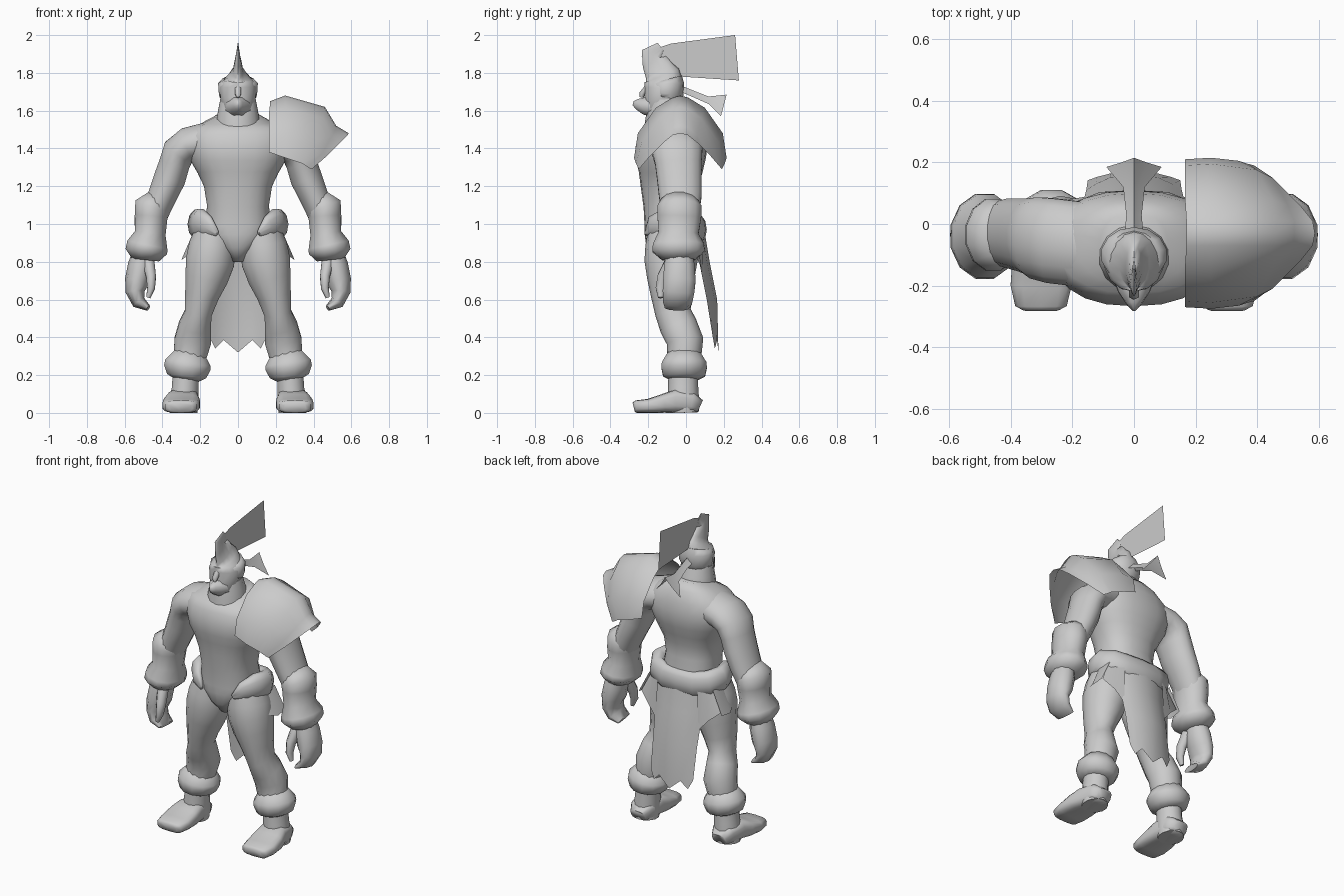
import bpy, math
from mathutils import Vector

grey = bpy.data.materials.new("plain_grey")
grey.diffuse_color = (0.6, 0.6, 0.6, 1)
X, Y, Z = Vector((1, 0, 0)), Vector((0, 1, 0)), Vector((0, 0, 1))


def make(name, verts, faces, angle=50):
    me = bpy.data.meshes.new(name)
    me.from_pydata(verts, [], faces)
    me.polygons.foreach_set("use_smooth", [True] * len(me.polygons))
    me.set_sharp_from_angle(angle=math.radians(angle))
    me.materials.append(grey)
    ob = bpy.data.objects.new(name, me)
    bpy.context.collection.objects.link(ob)
    return ob


def loft(name, rings, side, n=14, power=1.0, mirror=1, angle=70):
    """Skin over rings (x, y, z, radius along side, radius across)."""
    pts = [Vector(r[:3]) for r in rings]
    verts, faces = [], []
    for i, r in enumerate(rings):
        t = (pts[min(i + 1, len(pts) - 1)] - pts[max(i - 1, 0)]).normalized()
        v = t.cross(side).normalized()
        s = v.cross(t)
        for k in range(n):
            a = 2 * math.pi * (k + 0.5) / n
            c, d = math.cos(a), math.sin(a)
            c = math.copysign(abs(c) ** power, c)
            d = math.copysign(abs(d) ** power, d)
            p = pts[i] + s * (c * r[3]) + v * (d * r[4])
            verts.append((p.x * mirror, p.y, max(p.z, 0)))
    for i in range(len(rings) - 1):
        for k in range(n):
            q = (i * n + k, i * n + (k + 1) % n,
                 (i + 1) * n + (k + 1) % n, (i + 1) * n + k)
            faces.append(q if mirror > 0 else q[::-1])
    m = (len(rings) - 1) * n
    caps = [tuple(range(n))[::-1], tuple(range(m, m + n))]
    faces += caps if mirror > 0 else [c[::-1] for c in caps]
    return make(name, verts, faces, angle)


def sheet(name, rows, mirror=1, angle=30):
    """Open surface over equal-length rows of points."""
    w = len(rows[0])
    verts = [(p[0] * mirror, p[1], p[2]) for row in rows for p in row]
    faces = [(i * w + k, i * w + k + 1, (i + 1) * w + k + 1, (i + 1) * w + k)
             for i in range(len(rows) - 1) for k in range(w - 1)]
    return make(name, verts, faces, angle)


def upright(levels):
    """(z, front y, back y, half width) -> centred rings."""
    return [(0, (f + b) / 2, z, w, (b - f) / 2) for z, f, b, w in levels]


# Torso, neck and head
loft("torso", upright([
    (.80, -.15, -.02, .03), (.86, -.21, .04, .09), (.93, -.22, .08, .17),
    (1.0, -.22, .08, .175), (1.1, -.225, .06, .165), (1.2, -.24, .065, .182),
    (1.27, -.25, .085, .215), (1.33, -.265, .10, .25), (1.39, -.268, .11, .27),
    (1.45, -.25, .11, .275), (1.5, -.225, .10, .25), (1.54, -.20, .075, .18),
    (1.575, -.18, .04, .11)]), X, 22, .86)
loft("neck_collar", upright([(1.46, -.225, .02, .125), (1.53, -.22, .015, .12),
                             (1.60, -.21, -.01, .108), (1.66, -.20, -.03, .096)]), X)
loft("head", upright([
    (1.55, -.205, -.08, .04), (1.60, -.225, -.04, .08), (1.66, -.22, -.03, .094),
    (1.72, -.22, -.02, .098), (1.76, -.22, -.02, .082), (1.785, -.22, -.03, .05),
    (1.81, -.222, -.06, .028), (1.86, -.235, -.10, .018),
    (1.90, -.238, -.13, .010), (1.94, -.16, -.11, .003)]), X)
loft("beard", [(0, -.15, 1.62, .085, .06), (0, -.22, 1.625, .055, .05),
               (0, -.26, 1.635, .025, .03), (0, -.28, 1.64, .006, .012)], X, 8)
loft("nose", [(0, -.2, 1.73, .018, .015), (0, -.232, 1.69, .018, .015),
              (0, -.236, 1.67, .01, .01)], X, 6)
loft("headband", upright([(1.67, -.19, -.025, .098), (1.69, -.195, -.012, .104),
                          (1.745, -.19, -.01, .108), (1.765, -.19, -.02, .085)]), X)

# Flat hair crest
crest = [(-.20, 1.79), (-.235, 1.89), (-.20, 1.915), (-.08, 1.955), (.26, 2.0),
         (.28, 1.76), (-.1, 1.785)]
make("hair_crest", [(0, y, z) for y, z in crest], [tuple(range(len(crest)))])

# Headband tail, a folded ribbon widening backwards
sheet("band_tail", [[(-w, y - dy, lo), (-w * .45, y - dy / 2, (lo + hi) / 2), (0, y, hi),
                     (w * .45, y - dy / 2, (lo + hi) / 2), (w, y - dy, lo)]
                    for y, w, hi, lo, dy in (
                        (-.03, .03, 1.735, 1.70, 0), (.03, .025, 1.71, 1.675, 0),
                        (.12, .035, 1.675, 1.635, 0), (.215, .09, 1.685, 1.57, .03))],
      angle=60)

# Shoulder plate: arched rows from the neck outwards
arch = []
for front in (
        [(.165, -.27, 1.38), (.165, -.25, 1.48), (.165, -.15, 1.595), (.17, -.07, 1.64), (.17, -.03, 1.65)],
        [(.25, -.275, 1.35), (.25, -.255, 1.48), (.25, -.16, 1.615), (.25, -.07, 1.67), (.25, -.03, 1.68)],
        [(.34, -.265, 1.32), (.40, -.235, 1.43), (.45, -.14, 1.56), (.46, -.07, 1.61), (.46, -.03, 1.62)],
        [(.37, -.255, 1.30), (.45, -.21, 1.38), (.50, -.12, 1.47), (.52, -.07, 1.51), (.52, -.03, 1.52)],
        [(.39, -.25, 1.29), (.47, -.19, 1.36), (.54, -.12, 1.43), (.58, -.07, 1.47), (.587, -.03, 1.48)]):
    arch.append(front + [(x, -.06 - y, z) for x, y, z in front[-2::-1]])
sheet("shoulder_plate", arch, angle=48)

# Paired parts
for m, tag in ((1, "left_"), (-1, "right_")):
    loft(tag + "upper_arm", [
        (.08, -.07, 1.455, .12, .09), (.18, -.065, 1.437, .14, .098),
        (.26, -.055, 1.42, .14, .095), (.315, -.045, 1.38, .135, .09),
        (.336, -.04, 1.32, .125, .083), (.362, -.035, 1.24, .12, .086),
        (.40, -.03, 1.15, .115, .078), (.45, -.03, 1.04, .10, .075)],
        Y, 16, mirror=m)
    loft(tag + "fur_bracer", [
        (.42, -.035, 1.14, .09, .06), (.455, -.035, 1.09, .12, .098),
        (.46, -.035, 1.04, .12, .09), (.465, -.04, .95, .11, .085),
        (.48, -.04, .89, .14, .112), (.485, -.04, .855, .143, .115),
        (.49, -.04, .81, .09, .075)], Y, 12, mirror=m)
    loft(tag + "hand", [
        (.50, -.035, .85, .07, .058), (.515, -.035, .78, .085, .068),
        (.533, -.035, .70, .09, .066), (.545, -.04, .64, .088, .05),
        (.525, -.045, .585, .08, .037), (.475, -.05, .555, .065, .016)],
        Y, 10, mirror=m)
    loft(tag + "thumb", [
        (.475, -.08, .80, .035, .035), (.46, -.12, .72, .034, .028),
        (.46, -.135, .66, .028, .022), (.475, -.135, .61, .014, .012)], Y, 8, mirror=m)
    loft(tag + "leg", [
        (.12, -.07, .96, .11, .13), (.135, -.075, .88, .128, .14),
        (.148, -.08, .80, .132, .14), (.168, -.08, .71, .116, .125),
        (.192, -.075, .62, .092, .11), (.21, -.068, .53, .073, .095),
        (.228, -.04, .46, .088, .10), (.24, -.005, .38, .10, .098),
        (.255, -.01, .29, .088, .09)], X, mirror=m)
    loft(tag + "fur_boot_top", [
        (.255, -.01, .325, .08, .085), (.265, -.01, .265, .126, .122),
        (.268, -.01, .24, .128, .125), (.272, -.01, .195, .108, .115),
        (.275, -.01, .175, .07, .075)], X, 12, mirror=m)
    loft(tag + "boot_shaft", [
        (.275, -.015, .22, .072, .078), (.28, -.015, .13, .072, .08),
        (.288, -.015, .06, .08, .085), (.288, -.01, .0, .075, .08)], X, mirror=m)
    loft(tag + "boot_foot", [
        (.288, .075, .035, .05, .035), (.288, .03, .055, .075, .055),
        (.292, -.06, .062, .085, .062), (.298, -.12, .05, .098, .05),
        (.302, -.2, .037, .10, .037), (.302, -.265, .033, .085, .033),
        (.302, -.277, .03, .06, .025)], X, power=.6, mirror=m)
    # Hip flap and the upper skirt corner behind it
    sheet(tag + "hip_flap", [
        [(.20, -.10, .96), (.235, -.03, .96), (.225, .05, .96)],
        [(.27, -.09, .83), (.30, -.02, .81), (.295, .06, .82)]], m)
    sheet(tag + "skirt_corner", [
        [(.225, .03, .95), (.19, .06, .95), (.14, .085, .95)],
        [(.28, .05, .83), (.21, .08, .77), (.15, .09, .70)]], m)

# Fur belt roll, open at the front
half = [(.11, -.212, .95, .015, .01), (.16, -.175, .985, .06, .03),
        (.20, -.11, 1.005, .08, .045), (.218, -.04, 1.0, .08, .05),
        (.18, .025, .985, .08, .05), (.10, .06, .97, .08, .045)]
loft("fur_belt", half + [(0, .068, .97, .08, .042)]
     + [(-h[0],) + h[1:] for h in half[::-1]], Z, 10)

# Rear skirt with a ragged hem
cols = [-1, -.8, -.5, 0, .5, .8, 1]
hem = [.40, .34, .385, .32, .385, .34, .40]
rows = [[(c * w, y - .055 * c * c, z) for c in cols]
        for z, w, y in ((.95, .18, .10), (.80, .165, .125), (.60, .155, .165))]
rows.append([(c * .15, .172 - .03 * c * c, z) for c, z in zip(cols, hem)])
sheet("rear_skirt", rows)
